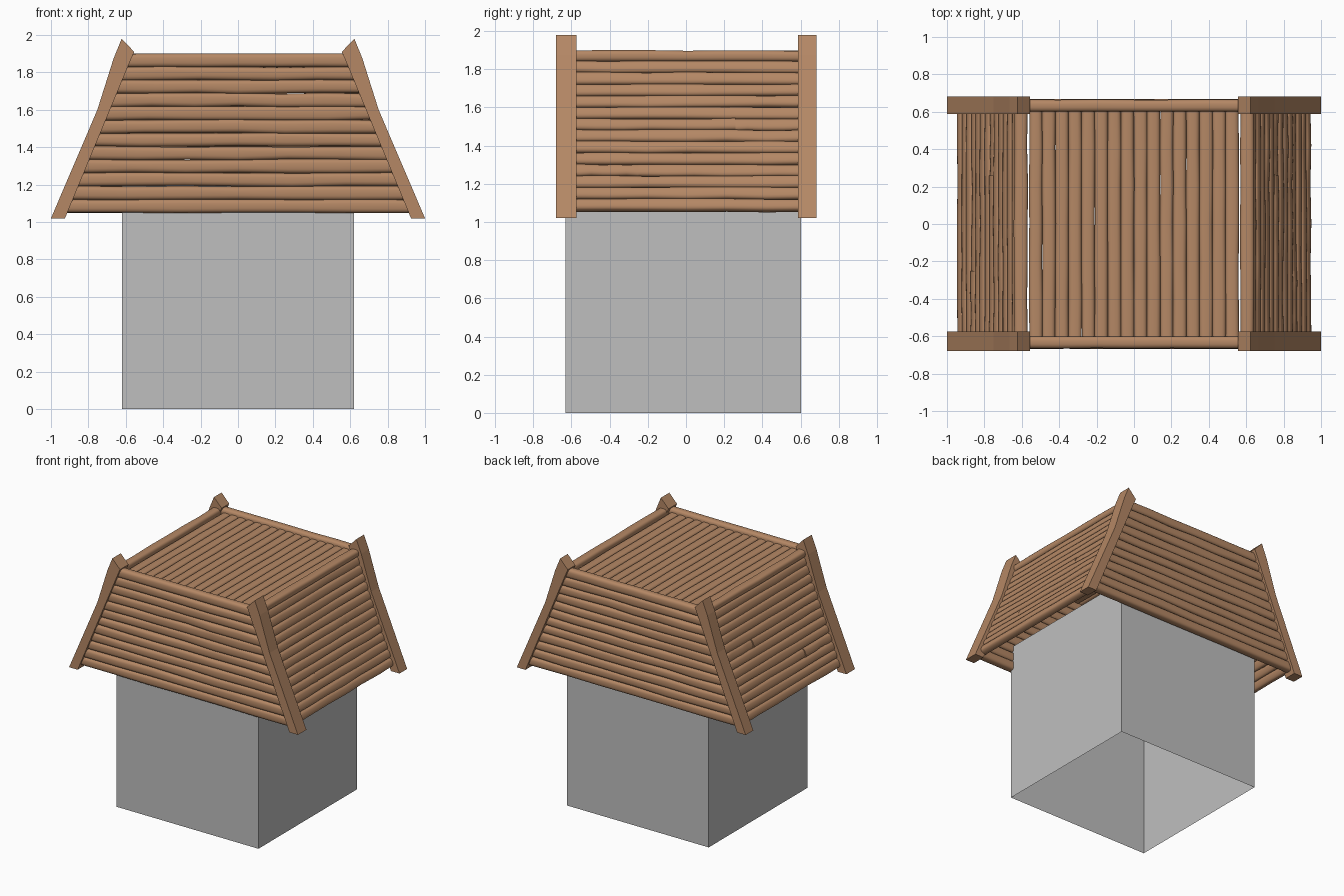
import bpy, bmesh, random, math
from mathutils import Vector as V

if "Cube" in bpy.data.objects:
    bpy.data.objects.remove(bpy.data.objects["Cube"])

random.seed(4)


def material(name, rgb):
    m = bpy.data.materials.new(name)
    m.diffuse_color = (*rgb, 1)
    m.use_nodes = True
    m.node_tree.nodes["Principled BSDF"].inputs["Base Color"].default_value = m.diffuse_color
    return m


wood = material("brown wood", (0.46, 0.245, 0.13))
grey = material("plain grey", (0.52, 0.52, 0.52))


def finish(bm, name, mat, smooth=False):
    bmesh.ops.recalc_face_normals(bm, faces=bm.faces)
    me = bpy.data.meshes.new(name)
    bm.to_mesh(me)
    bm.free()
    ob = bpy.data.objects.new(name, me)
    bpy.context.collection.objects.link(ob)
    me.materials.append(mat)
    if smooth:
        bpy.context.view_layer.objects.active = ob
        ob.select_set(True)
        bpy.ops.object.shade_smooth_by_angle(angle=math.radians(40))
        ob.select_set(False)
    return ob


def prism(bm, pts, offset, caps=True):
    """Extrude a closed outline by an offset."""
    a = [bm.verts.new(p) for p in pts]
    b = [bm.verts.new(V(p) + V(offset)) for p in pts]
    if caps:
        bm.faces.new(a)
        bm.faces.new(b[::-1])
    for i in range(len(a)):
        j = (i + 1) % len(a)
        bm.faces.new((a[i], a[j], b[j], b[i]))


def soft(a, power):
    return math.copysign(abs(a) ** power, a)


# rounded log-like section: (across the width, outward from the inner face)
SIDES = 16
SECTION = [(.5 * soft(math.cos(t), .6), .5 + .5 * soft(math.sin(t), .75))
           for t in (2 * math.pi * (i + .5) / SIDES for i in range(SIDES))]


def board(bm, start, end, across, out, width, thick, wobble=0.003, steps=6):
    """A slightly uneven plank from start to end."""
    start, end = V(start), V(end)
    rings = []
    for k in range(steps + 1):
        c = start.lerp(end, k / steps)
        lo, hi, dv = (random.uniform(-wobble, wobble) for _ in range(3))
        rings.append([bm.verts.new(c + across * (u * width + (-lo if u < 0 else hi))
                                   + out * (v * (thick + dv))) for u, v in SECTION])
    for a, b in zip(rings, rings[1:]):
        for i in range(SIDES):
            j = (i + 1) % SIDES
            bm.faces.new((a[i], a[j], b[j], b[i]))
    bm.faces.new(rings[0])
    bm.faces.new(rings[-1][::-1])


def inner_edge(z):
    return 0.92 - (z - 1.02) * 0.36 / 0.88


# open house walls below the roof
bm = bmesh.new()
prism(bm, [(-.62, -.63, 0), (.62, -.63, 0), (.62, .602, 0), (-.62, .602, 0)], (0, 0, 1.24), caps=False)
finish(bm, "house_walls", grey)

# upright trapezoid walls, front and back
ROWS = 12
pitch = (1.9 - 1.05) / ROWS
for name, s in (("front_boards", -1), ("back_boards", 1)):
    bm = bmesh.new()
    for r in range(ROWS):
        z = 1.05 + (r + .5) * pitch
        h = inner_edge(z) + 0.03
        board(bm, (-h, s * .6, z), (h, s * .6, z), V((0, 0, 1)), V((0, s, 0)),
              pitch + .002, .066, .0015 if r in (0, ROWS - 1) else .004)
    finish(bm, name, wood, True)

# sloping side walls, two rows are split into shorter boards
SIDE_ROWS = 13
low, high = V((.95, 0, 1.066)), V((.632, 0, 1.848))
splits = {3: -.25, 7: .26}
for name, s in (("right_boards", 1), ("left_boards", -1)):
    bm = bmesh.new()
    up = high - low
    w = up.length / SIDE_ROWS
    up.normalize()
    out = V((up.z, 0, -up.x))
    flip = V((s, 1, 1))
    for r in range(SIDE_ROWS):
        c = (low.lerp(high, (r + .5) / SIDE_ROWS) - out * .055) * flip
        cuts = [-.62, splits[r], .63] if r in splits else [-.62, .63]
        for k, (a, b) in enumerate(zip(cuts, cuts[1:])):
            board(bm, c + V((0, a, 0)), c + V((0, b, 0)), up * flip, out * flip,
                  w + .002, .058 - .006 * k)
    # top rim plank
    board(bm, (s * .605, -.6, 1.84), (s * .605, .61, 1.84), V((s, 0, 0)), V((0, 0, 1)),
          .072, .058, .003)
    finish(bm, name, wood, True)

# flat top of planks running front to back
bm = bmesh.new()
for i in range(16):
    x = -.525 + i * .07
    board(bm, (x, -.61, 1.815), (x, .615, 1.815), V((1, 0, 0)), V((0, 0, 1)), .072, .06, .002)
finish(bm, "top_planks", wood, True)

# four bent corner beams
outline = [(1, 1.02), (.925, 1.02), (.585, 1.84), (.555, 1.91), (.622, 1.98), (.665, 1.875), (.752, 1.6)]
for fb, y0, y1 in (("front", -.68, -.574), ("back", .588, .683)):
    for side, s in (("right", 1), ("left", -1)):
        bm = bmesh.new()
        prism(bm, [(s * x, y0, z) for x, z in outline], (0, y1 - y0, 0))
        finish(bm, f"{fb}_{side}_corner_beam", wood)
